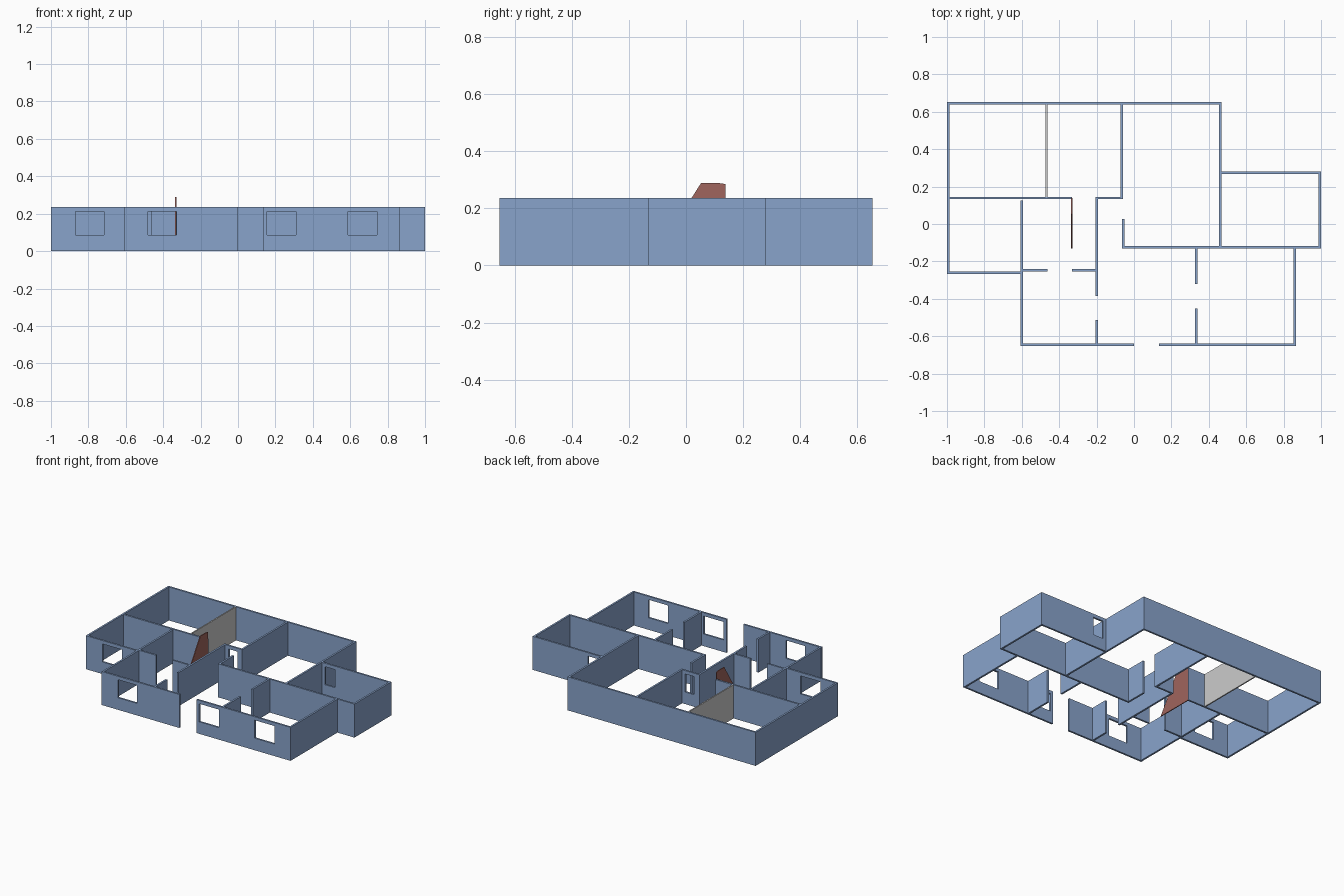
import bpy, bmesh

if "Cube" in bpy.data.objects:
    bpy.data.objects.remove(bpy.data.objects["Cube"])

H, T = 0.236, 0.013          # wall height and thickness
SILL, HEAD = 0.085, 0.212    # window bottom and top


def material(name, rgb):
    m = bpy.data.materials.new(name)
    m.diffuse_color = (*rgb, 1)
    m.use_nodes = True
    m.node_tree.nodes["Principled BSDF"].inputs["Base Color"].default_value = m.diffuse_color
    return m


BLUE = material("blue_wall", (0.25, 0.37, 0.6))
RED = material("red_panel", (0.35, 0.13, 0.11))


def box(name, lo, hi, mat=None):
    me = bpy.data.meshes.new(name)
    bm = bmesh.new()
    bmesh.ops.create_cube(bm, size=1)
    for v in bm.verts:
        v.co = [(a + b) / 2 + c * (b - a) for a, b, c in zip(lo, hi, v.co)]
    bm.to_mesh(me)
    bm.free()
    ob = bpy.data.objects.new(name, me)
    bpy.context.collection.objects.link(ob)
    if mat:
        me.materials.append(mat)
    return ob


def wall(name, axis, pos, a, b, windows=(), mat=BLUE, t=T):
    """Wall running along axis from a to b, centred on pos across it."""
    def span(s, e, w, z0, z1):
        if axis == 'x':
            return (s, pos - w / 2, z0), (e, pos + w / 2, z1)
        return (pos - w / 2, s, z0), (pos + w / 2, e, z1)

    ob = box(name, *span(a, b, t, 0, H), mat)
    for s, e in windows:
        cut = box("window_cutter", *span(s, e, t * 4, SILL, HEAD))
        mod = ob.modifiers.new("window", 'BOOLEAN')
        mod.operation, mod.solver, mod.object = 'DIFFERENCE', 'EXACT', cut
        bpy.context.view_layer.objects.active = ob
        bpy.ops.object.modifier_apply(modifier=mod.name)
        bpy.data.objects.remove(cut, do_unlink=True)
    return ob


# Outer walls
wall("back_wall", 'x', 0.6465, -1, 0.465)
wall("left_wall", 'y', -0.9935, -0.267, 0.653)
wall("left_front_wall", 'x', -0.2605, -1, -0.594, [(-0.87, -0.717)])
wall("front_wall_left", 'x', -0.6465, -0.607, 0, [(-0.48, -0.33)])
wall("front_wall_right", 'x', -0.6465, 0.133, 0.867, [(0.155, 0.31), (0.587, 0.742)])
wall("right_front_wall", 'y', 0.8605, -0.653, -0.12)
wall("right_wall", 'y', 0.9935, -0.131, 0.28)
wall("right_room_back_wall", 'x', 0.2735, 0.454, 1, [(0.49, 0.57)])

# Long inner walls
wall("right_room_side_wall", 'y', 0.4605, -0.131, 0.653)
wall("long_cross_wall", 'x', -0.1245, -0.062, 1)
wall("back_middle_wall", 'y', -0.066, 0.134, 0.653)
wall("left_cross_wall", 'x', 0.139, -1, -0.331)
wall("left_side_wall", 'y', -0.6, -0.653, 0.126)

# Hall walls with door gaps
wall("hall_niche_wall", 'x', 0.139, -0.206, -0.06, [(-0.165, -0.095)])
wall("hall_side_wall_back", 'y', -0.199, -0.385, 0.145)
wall("hall_side_wall_front", 'y', -0.199, -0.653, -0.513)
wall("hall_stub_wall", 'y', -0.058, -0.131, 0.027)
wall("small_room_wall_left", 'x', -0.247, -0.606, -0.463)
wall("small_room_wall_right", 'x', -0.247, -0.332, -0.193)
wall("front_divider_back", 'y', 0.333, -0.32, -0.12)
wall("front_divider_front", 'y', 0.333, -0.653, -0.452)

# Grey partition between the two back left rooms
wall("grey_partition", 'y', -0.468, 0.14, 0.645, mat=None, t=0.009)

# Red sloped stair panel
profile = [(-0.13, 0), (0.139, 0), (0.139, 0.285), (0.11, 0.289), (0.053, 0.289)]
bm = bmesh.new()
face = bm.faces.new([bm.verts.new((-0.336, y, z)) for y, z in profile])
ext = bmesh.ops.extrude_face_region(bm, geom=[face])
bmesh.ops.translate(bm, vec=(0.006, 0, 0),
                    verts=[g for g in ext["geom"] if isinstance(g, bmesh.types.BMVert)])
bmesh.ops.recalc_face_normals(bm, faces=bm.faces)
me = bpy.data.meshes.new("stair_panel")
bm.to_mesh(me)
bm.free()
me.materials.append(RED)
bpy.context.collection.objects.link(bpy.data.objects.new("stair_panel", me))
